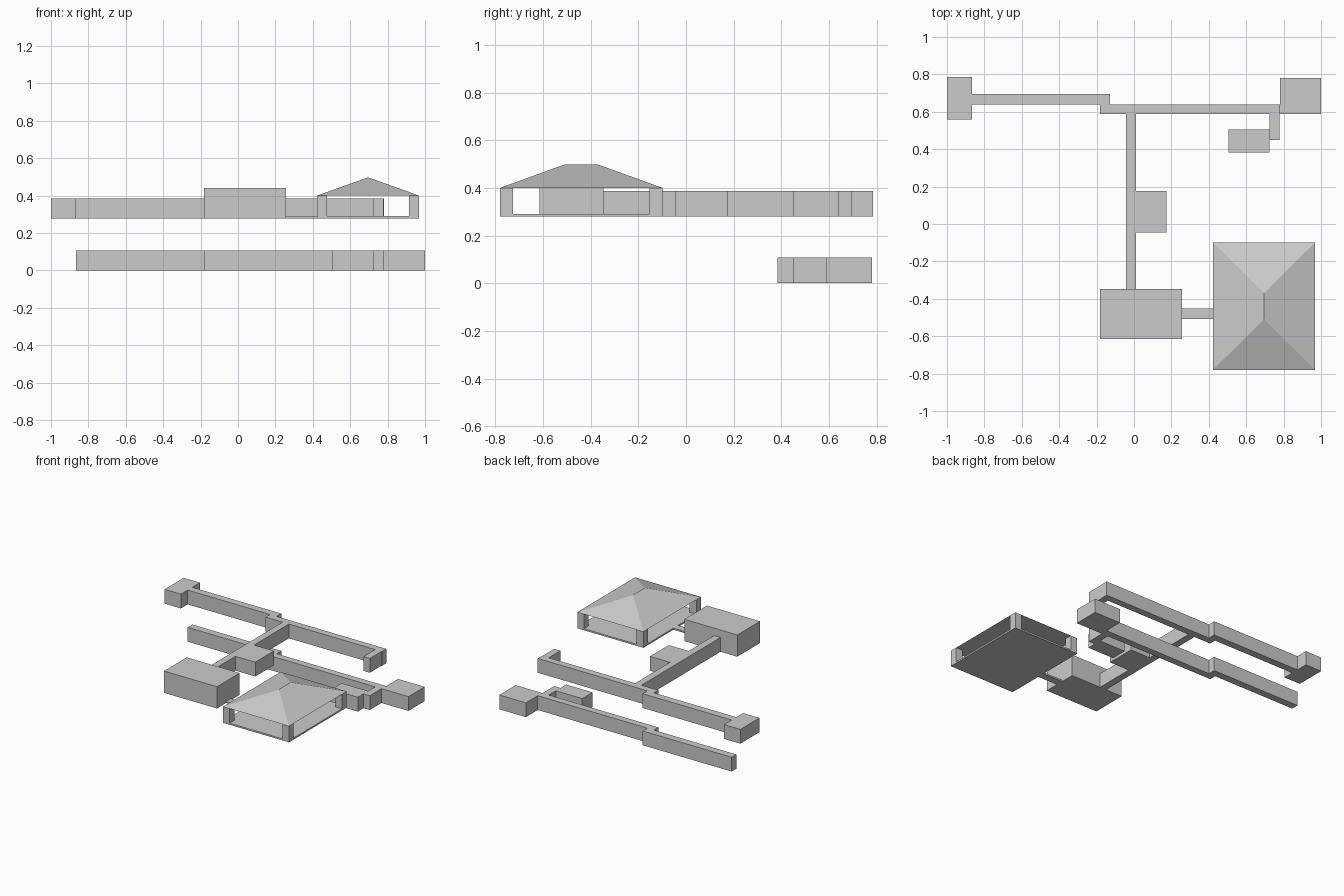
import bpy, bmesh

if "Cube" in bpy.data.objects:
    bpy.data.objects.remove(bpy.data.objects["Cube"])


def make_object(name, bm):
    bmesh.ops.recalc_face_normals(bm, faces=bm.faces)
    mesh = bpy.data.meshes.new(name)
    bm.to_mesh(mesh)
    bm.free()
    obj = bpy.data.objects.new(name, mesh)
    bpy.context.collection.objects.link(obj)
    return obj


def box(name, x0, x1, y0, y1, z0, z1):
    bm = bmesh.new()
    bmesh.ops.create_cube(bm, size=1)
    for v in bm.verts:
        v.co = (x1 if v.co.x > 0 else x0,
                y1 if v.co.y > 0 else y0,
                z1 if v.co.z > 0 else z0)
    return make_object(name, bm)


HEIGHT = 0.107
UPPER = 0.279

# Corridors repeated on both levels
for level, z in (("lower", 0), ("upper", UPPER)):
    top = z + HEIGHT
    box(level + "_west_corridor", -0.865, -0.128, 0.64, 0.695, z, top)
    box(level + "_east_corridor", -0.182, 0.78, 0.588, 0.64, z, top)
    box(level + "_end_link", 0.725, 0.777, 0.45, 0.588, z, top)

# Lower rooms
box("lower_corner_room", 0.78, 1.0, 0.588, 0.78, 0, HEIGHT)
box("lower_small_room", 0.506, 0.725, 0.383, 0.505, 0, HEIGHT)

# Upper rooms and central corridor
top = UPPER + HEIGHT
box("upper_west_room", -1.0, -0.865, 0.56, 0.785, UPPER, top)
box("upper_central_corridor", -0.043, 0.01, -0.347, 0.588, UPPER, top)
box("upper_side_room", 0.01, 0.175, -0.045, 0.176, UPPER, top)
box("main_hall", -0.182, 0.257, -0.615, -0.347, UPPER, 0.442)
box("walkway", 0.257, 0.422, -0.508, -0.453, UPPER, 0.291)

# Pavilion floor and corner pillars
X0, X1, Y0, Y1 = 0.422, 0.969, -0.78, -0.098
EAVE, PILLAR = 0.4, 0.055
box("pavilion_floor", X0, X1, Y0, Y1, UPPER, 0.291)
for x in (X0, X1 - PILLAR):
    for y in (Y0, Y1 - PILLAR):
        box("pavilion_pillar", x, x + PILLAR, y, y + PILLAR, 0.291, EAVE)

# Pavilion hipped roof
bm = bmesh.new()
corners = [(X0, Y0, EAVE), (X1, Y0, EAVE), (X1, Y1, EAVE), (X0, Y1, EAVE)]
xm = (X0 + X1) / 2
ridge = [(xm, -0.51, 0.498), (xm, -0.369, 0.498)]
a, b, c, d, e, f = [bm.verts.new(p) for p in corners + ridge]
for face in ((a, b, e), (b, c, f, e), (c, d, f), (d, a, e, f), (d, c, b, a)):
    bm.faces.new(face)
make_object("pavilion_roof", bm)
